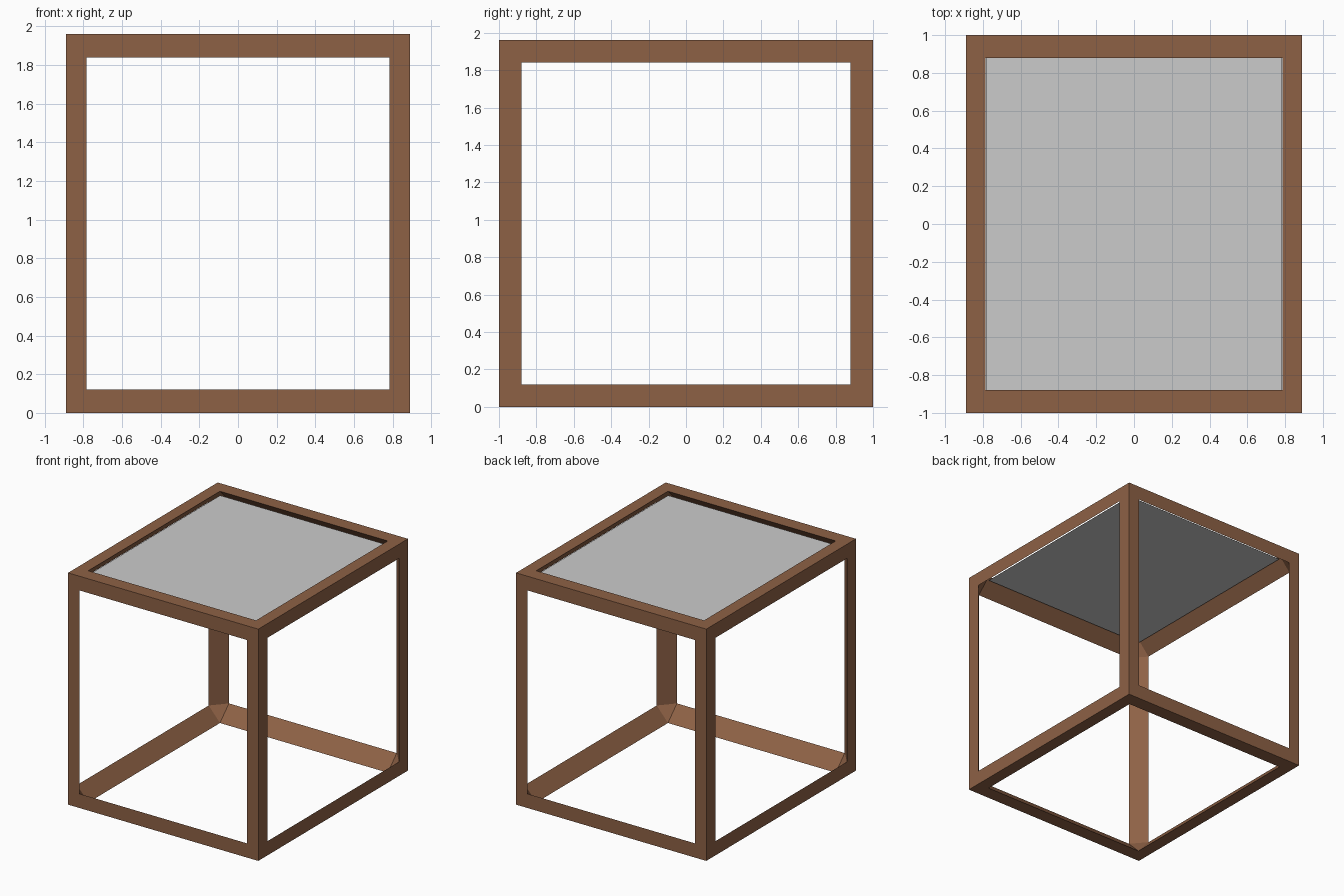
import bpy, bmesh
from itertools import product
from mathutils import Vector

if "Cube" in bpy.data.objects:
    bpy.data.objects.remove(bpy.data.objects["Cube"])

HALF = (0.89, 1.0, 0.98)       # half size of the frame
BAR = (0.105, 0.12, 0.12)      # bar width along each axis

# Frame: twelve mitred bars of triangular section, joined at the corners
bm = bmesh.new()
outer, inset = {}, {}
for s in product((-1, 1), repeat=3):
    lift = Vector((0, 0, HALF[2]))
    outer[s] = bm.verts.new(Vector([s[i] * HALF[i] for i in range(3)]) + lift)
    for a in range(3):
        p = Vector([s[i] * (HALF[i] - (0 if i == a else BAR[i])) for i in range(3)])
        inset[s, a] = bm.verts.new(p + lift)

for s in outer:
    # small facet inside each corner
    bm.faces.new([inset[s, a] for a in range(3)])
    for e in range(3):
        if s[e] > 0:
            continue
        t = tuple(1 if i == e else s[i] for i in range(3))
        a, b = [i for i in range(3) if i != e]
        # two outer sides and the slanted inner side of one bar
        for f in (a, b):
            bm.faces.new((outer[s], outer[t], inset[t, f], inset[s, f]))
        bm.faces.new((inset[s, a], inset[s, b], inset[t, b], inset[t, a]))
bmesh.ops.recalc_face_normals(bm, faces=bm.faces)
mesh = bpy.data.meshes.new("frame")
bm.to_mesh(mesh)
bm.free()
frame = bpy.data.objects.new("frame", mesh)
bpy.context.collection.objects.link(frame)

brown = bpy.data.materials.new("brown_wood")
brown.diffuse_color = (0.27, 0.12, 0.06, 1)
brown.use_nodes = True
brown.node_tree.nodes["Principled BSDF"].inputs["Base Color"].default_value = brown.diffuse_color
mesh.materials.append(brown)

# Thin table top recessed just below the upper rim
bpy.ops.mesh.primitive_plane_add(size=2, location=(0, 0, 1.925))
top = bpy.context.object
top.name = "table_top"
top.scale = (0.783, 0.88, 1)
